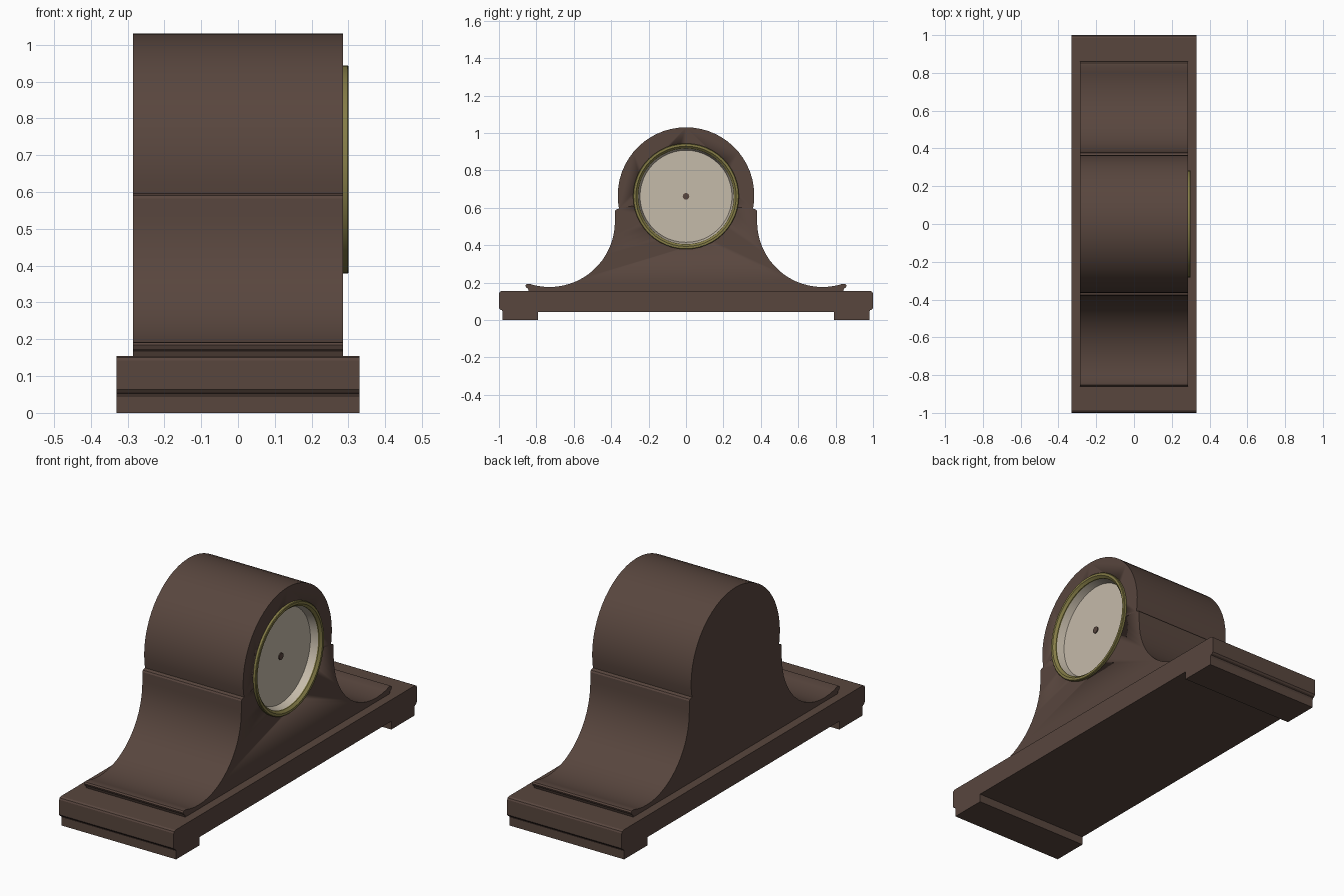
import bpy, bmesh, math

if "Cube" in bpy.data.objects:
    bpy.data.objects.remove(bpy.data.objects["Cube"])


def material(name, colour):
    m = bpy.data.materials.new(name)
    m.diffuse_color = (*colour, 1)
    m.use_nodes = True
    m.node_tree.nodes["Principled BSDF"].inputs["Base Color"].default_value = m.diffuse_color
    return m


WOOD = material("dark_wood", (0.098, 0.061, 0.048))
BRASS = material("aged_brass", (0.232, 0.202, 0.062))
CREAM = material("cream_dial", (0.56, 0.495, 0.40))
DIAL_Z = 0.661


def finish(bm, name, mat, angle=25):
    bmesh.ops.remove_doubles(bm, verts=bm.verts, dist=1e-5)
    bmesh.ops.recalc_face_normals(bm, faces=bm.faces)
    me = bpy.data.meshes.new(name)
    bm.to_mesh(me)
    bm.free()
    me.materials.append(mat)
    ob = bpy.data.objects.new(name, me)
    bpy.context.collection.objects.link(ob)
    bpy.ops.object.select_all(action='DESELECT')
    ob.select_set(True)
    bpy.context.view_layer.objects.active = ob
    bpy.ops.object.shade_smooth_by_angle(angle=math.radians(angle))
    return ob


def prism(name, profile, half_x, mat):
    """Extrude a (y, z) outline symmetrically along x."""
    bm = bmesh.new()
    face = bm.faces.new([bm.verts.new((-half_x, y, z)) for y, z in profile])
    geom = bmesh.ops.extrude_face_region(bm, geom=[face])["geom"]
    for v in geom:
        if isinstance(v, bmesh.types.BMVert):
            v.co.x = half_x
    return finish(bm, name, mat)


def lathe(name, profile, mat, sides=48):
    """Revolve a closed (radius, x) outline around the dial axis."""
    bm = bmesh.new()
    rings = []
    for i in range(sides):
        a = 2 * math.pi * i / sides
        rings.append([bm.verts.new((x, max(r, 0) * math.cos(a), DIAL_Z + r * math.sin(a)))
                      for r, x in profile])
    n = len(profile)
    for i in range(sides):
        p, q = rings[i], rings[(i + 1) % sides]
        for j in range(n):
            k = (j + 1) % n
            if profile[j][0] == 0 and profile[k][0] == 0:
                continue
            bm.faces.new((p[j], p[k], q[k], q[j]))
    return finish(bm, name, mat)


def arc(cy, cz, r, a0, a1, n):
    return [(cy + r * math.cos(math.radians(a0 + (a1 - a0) * i / n)),
             cz + r * math.sin(math.radians(a0 + (a1 - a0) * i / n))) for i in range(n + 1)]


def mirrored(half):
    """Half outline (bottom to top, y > 0) completed on the other side."""
    return half + [(-y, z) for y, z in reversed(half) if y > 1e-5]


# case: flared foot tips, concave flanks, shoulder step and round head
half = [(0.84, 0.154), (0.845, 0.167), (0.855, 0.174), (0.859, 0.184), (0.853, 0.191)]
half += arc(0.73, 0.526, 0.35, 288, 180, 18)
half += [(0.38, 0.582), (0.375, 0.59), (0.366, 0.593)]
half += arc(0, 0.665, 0.365, -11, 90, 16)
case = prism("clock_case", mirrored(half), 0.285, WOOD)

# round opening for the dial
cutter = lathe("dial_cutter", [(0, 0.22), (0.27, 0.22), (0.27, 0.4), (0, 0.4)], WOOD)
cutter.hide_render = True
mod = case.modifiers.new("dial_opening", 'BOOLEAN')
mod.operation = 'DIFFERENCE'
mod.solver = 'EXACT'
mod.object = cutter
bpy.context.view_layer.objects.active = case
bpy.ops.object.modifier_apply(modifier=mod.name)
bpy.data.objects.remove(cutter)

# plinth with rounded ends
prism("plinth", mirrored([(0.98, 0.043), (0.985, 0.052), (0.994, 0.056), (1.0, 0.064),
                          (1.0, 0.142), (0.996, 0.15), (0.986, 0.155)]), 0.33, WOOD)

# feet
for side, label in ((1, "right"), (-1, "left")):
    prism("foot_" + label, [(side * y, z) for y, z in
                            ((0.79, 0), (0.98, 0), (0.98, 0.045), (0.79, 0.045))], 0.33, WOOD)

# recessed dial with sloping wall
lathe("dial", [(0, 0.245), (0.246, 0.245), (0.256, 0.282), (0.268, 0.282),
               (0.268, 0.225), (0, 0.225)], CREAM)

# brass bezel
lathe("bezel", [(0.283, 0.28), (0.283, 0.297), (0.28, 0.30), (0.268, 0.30),
                (0.256, 0.288), (0.256, 0.278)], BRASS)

# hand hub
lathe("hand_hub", [(0, 0.24), (0.018, 0.24), (0.018, 0.25), (0, 0.252)], WOOD, 10)
